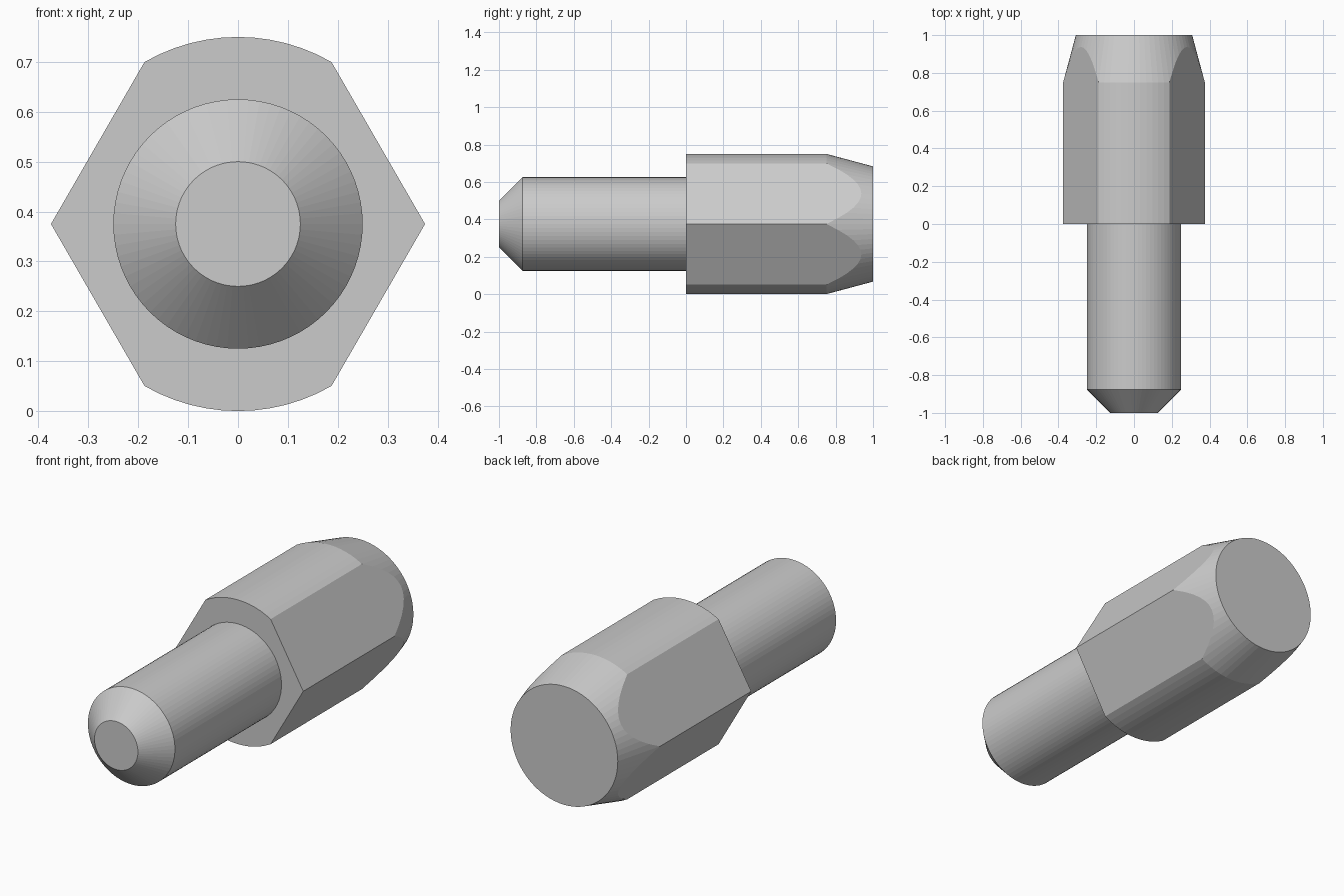
import bpy, bmesh, math
from mathutils import Vector

if "Cube" in bpy.data.objects:
    bpy.data.objects.remove(bpy.data.objects["Cube"])

SEGS = 72
AXIS_Z = 0.375
R = 0.375

# Half profile along y: (radius, y) - tapered nose, shank, shoulder, head, tapered end
profile = [(0.125, -1), (0.25, -0.875), (0.25, 0), (R, 0), (R, 0.75), (R - 0.25 * math.tan(math.radians(15)), 1)]

# Turn the profile into a closed solid around the y axis
bm = bmesh.new()
rings = []
for r, y in profile:
    rings.append([bm.verts.new((r * math.cos(2 * math.pi * i / SEGS), y,
                                r * math.sin(2 * math.pi * i / SEGS))) for i in range(SEGS)])
for a, b in zip(rings, rings[1:]):
    for i in range(SEGS):
        j = (i + 1) % SEGS
        bm.faces.new((a[i], a[j], b[j], b[i]))
bm.faces.new(rings[0])
bm.faces.new(rings[-1])

# Four wrench flats on the head; the top and bottom stay round
for deg in (30, 150, 210, 330):
    n = Vector((math.cos(math.radians(deg)), 0, math.sin(math.radians(deg))))
    bmesh.ops.bisect_plane(bm, geom=bm.verts[:] + bm.edges[:] + bm.faces[:], dist=1e-5,
                           plane_co=n * R * math.cos(math.pi / 6), plane_no=n, clear_outer=True)
    bmesh.ops.holes_fill(bm, edges=[e for e in bm.edges if e.is_boundary], sides=0)

bmesh.ops.recalc_face_normals(bm, faces=bm.faces[:])
bmesh.ops.translate(bm, verts=bm.verts[:], vec=(0, 0, AXIS_Z))

mesh = bpy.data.meshes.new("locating_pin")
bm.to_mesh(mesh)
bm.free()
pin = bpy.data.objects.new("locating_pin", mesh)
bpy.context.collection.objects.link(pin)

# Plain grey metal
grey = bpy.data.materials.new("grey_metal")
grey.diffuse_color = (0.6, 0.6, 0.6, 1)
grey.use_nodes = True
grey.node_tree.nodes["Principled BSDF"].inputs["Base Color"].default_value = grey.diffuse_color
mesh.materials.append(grey)
